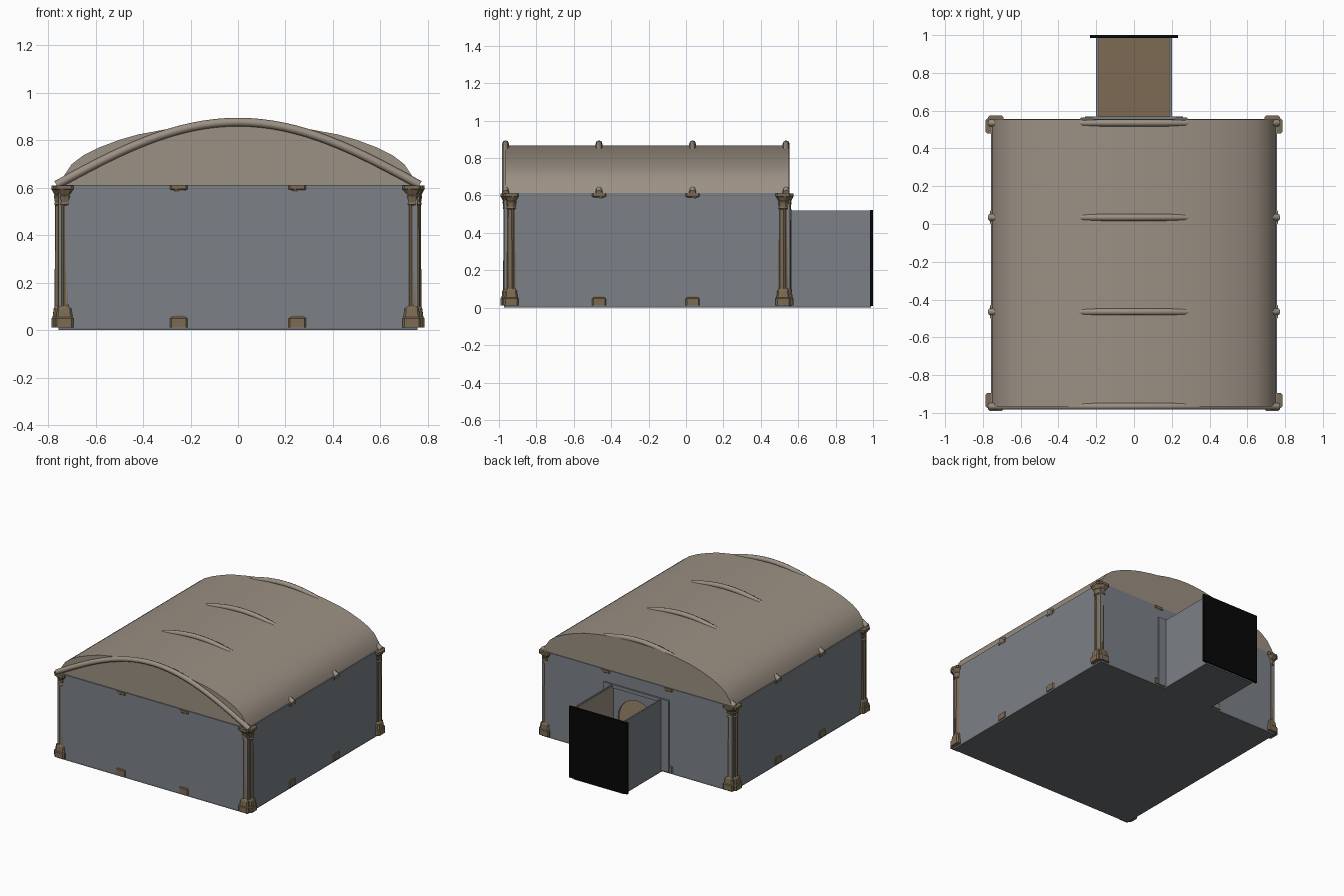
import bpy, bmesh, math

cube = bpy.data.objects.get("Cube")
if cube:
    bpy.data.objects.remove(cube, do_unlink=True)


def material(name, r, g, b):
    m = bpy.data.materials.new(name)
    m.use_nodes = True
    m.diffuse_color = (r, g, b, 1)
    node = next(n for n in m.node_tree.nodes if n.type == 'BSDF_PRINCIPLED')
    node.inputs["Base Color"].default_value = (r, g, b, 1)
    return m


WALL = material("blue grey wall", .20, .218, .245)
ROOF = material("tan plaster", .33, .28, .228)
STONE = material("brown stone", .20, .147, .086)
BASE = material("dark grey slab", .15, .155, .16)
BLACK = material("black door", .002, .002, .002)


def make(name, bm, mat, smooth=None):
    bmesh.ops.recalc_face_normals(bm, faces=bm.faces[:])
    mesh = bpy.data.meshes.new(name)
    bm.to_mesh(mesh)
    bm.free()
    mesh.materials.append(mat)
    ob = bpy.data.objects.new(name, mesh)
    bpy.context.collection.objects.link(ob)
    if smooth:
        bpy.ops.object.select_all(action='DESELECT')
        ob.select_set(True)
        bpy.context.view_layer.objects.active = ob
        bpy.ops.object.shade_smooth_by_angle(angle=math.radians(smooth))
    return ob


def box(name, x0, x1, y0, y1, z0, z1, mat):
    bm = bmesh.new()
    bmesh.ops.create_cube(bm, size=1)
    for v in bm.verts:
        v.co = (x1 if v.co.x > 0 else x0, y1 if v.co.y > 0 else y0, z1 if v.co.z > 0 else z0)
    return make(name, bm, mat)


def prism(name, profile, y0, y1, mat, smooth=None):
    """Extrude an (x, z) outline along y."""
    bm = bmesh.new()
    face = bm.faces.new([bm.verts.new((x, y0, z)) for x, z in profile])
    out = bmesh.ops.extrude_face_region(bm, geom=[face])
    for v in out["geom"]:
        if isinstance(v, bmesh.types.BMVert):
            v.co.y = y1
    return make(name, bm, mat, smooth)


HX, Y0, Y1, TOP = .757, -.972, .557, .612
T = .015

# Floor slabs
box("hall_slab", -HX, HX, Y0, Y1, 0, .01, BASE)
box("corridor_slab", -.2, .2, Y1, .99, 0, .01, BASE)
box("hall_floor", -.74, .74, Y0 + T, Y1 - T, .01, .014, STONE)
box("corridor_floor", -.19, .19, Y1 - T, .985, .01, .015, STONE)

# Hall walls, the back one with an arched doorway
box("front_wall", -HX, HX, Y0, Y0 + T, .01, TOP, WALL)
for s, side in ((1, "left"), (-1, "right")):
    a, b = sorted((s * HX, s * (HX - T)))
    box(side + "_wall", a, b, Y0 + T, Y1 - T, .01, TOP, WALL)
arch = [(.15 * math.cos(t), .3 + .15 * math.sin(t))
        for t in (math.pi * i / 16 for i in range(17))]
outline = [(HX, .01), (HX, TOP), (-HX, TOP), (-HX, .01), (-.15, .01)]
prism("back_wall", outline + arch[::-1] + [(.15, .01)], Y1 - T, Y1, WALL)

# Corridor walls with plaster lining, door surround and end door
for s, side in ((1, "left"), (-1, "right")):
    a, b = sorted((s * .2, s * .19))
    box(side + "_corridor_wall", a, b, Y1, .987, .01, .52, WALL)
    a, b = sorted((s * .19, s * .186))
    box(side + "_corridor_lining", a, b, Y1, .985, .015, .515, ROOF)
    a, b = sorted((s * .26, s * .2))
    box(side + "_door_jamb", a, b, Y1, .568, .01, .525, WALL)
box("door_lintel", -.2, .2, Y1, .568, .5, .525, WALL)
box("end_door", -.232, .232, .985, 1, .01, .522, BLACK)

# Vaulted roof with closed gables
half = [(.75, TOP), (.737, .645), (.70, .70), (.65, .738), (.585, .77), (.5, .802),
        (.42, .825), (.3, .847), (.15, .863), (0, .868)]
vault = half + [(-x, z) for x, z in half[-2::-1]]
prism("vaulted_roof", vault, -.965, .552, ROOF, 35)

# Arched roof ribs
for i in range(4):
    curve = bpy.data.curves.new("rib_path", 'CURVE')
    curve.dimensions = '3D'
    curve.bevel_depth = .018
    curve.bevel_resolution = 2
    curve.use_fill_caps = True
    spline = curve.splines.new('POLY')
    spline.points.add(32)
    for k, p in enumerate(spline.points):
        x = .765 * (k / 16 - 1)
        p.co = (x, -.965 + .5 * i, .612 + .265 * math.cos(math.pi / 2 * x / .765), 1)
    curve.materials.append(ROOF)
    rib = bpy.data.objects.new("roof_rib_%d" % (i + 1), curve)
    bpy.context.collection.objects.link(rib)


# Fluted columns with square bases and flared capitals
def column(name, cx, cy):
    bm = bmesh.new()

    def loft(sections):
        # each section: height, radius, flute depth, squareness
        rings = []
        for z, r, flute, square in sections:
            ring = []
            for k in range(24):
                t = math.tau * k / 24 + math.pi / 24
                c, s = math.cos(t), math.sin(t)
                q = r * (1 + square * (1 / max(abs(c), abs(s)) - 1))
                q *= 1 - flute * (k // 2 % 2)
                ring.append(bm.verts.new((cx + q * c, cy + q * s, z)))
            rings.append(ring)
        for a, b in zip(rings, rings[1:]):
            for k in range(24):
                n = (k + 1) % 24
                bm.faces.new((a[k], a[n], b[n], b[k]))
        bm.faces.new(rings[0])
        bm.faces.new(rings[-1])

    loft([(.012, .04, 0, 1), (.05, .04, 0, 1), (.055, .035, 0, 1), (.09, .031, 0, .8),
          (.1, .027, 0, 0), (.105, .027, .16, 0), (.525, .025, .16, 0), (.53, .028, 0, 0),
          (.54, .026, .1, 0), (.565, .03, .1, .3), (.57, .027, .1, .3), (.59, .038, .08, .7),
          (.594, .04, 0, 1), (.61, .04, 0, 1)])
    make(name, bm, STONE)


for sx, side in ((1, "left"), (-1, "right")):
    for cy, cx_end, end in ((-.951, .732, "front"), (.535, .732, "back")):
        inner = cy + (.016 if cy < 0 else -.016)
        column(f"{end}_{side}_corner_column", sx * cx_end, cy)
        column(f"{side}_{end}_corner_column", sx * .746, inner)
        column(f"{end}_{side}_wall_column", sx * .25, -.938 if cy < 0 else .523)
    for i, cy in enumerate((-.465, .035)):
        column(f"{side}_wall_column_{i + 1}", sx * .723, cy)
